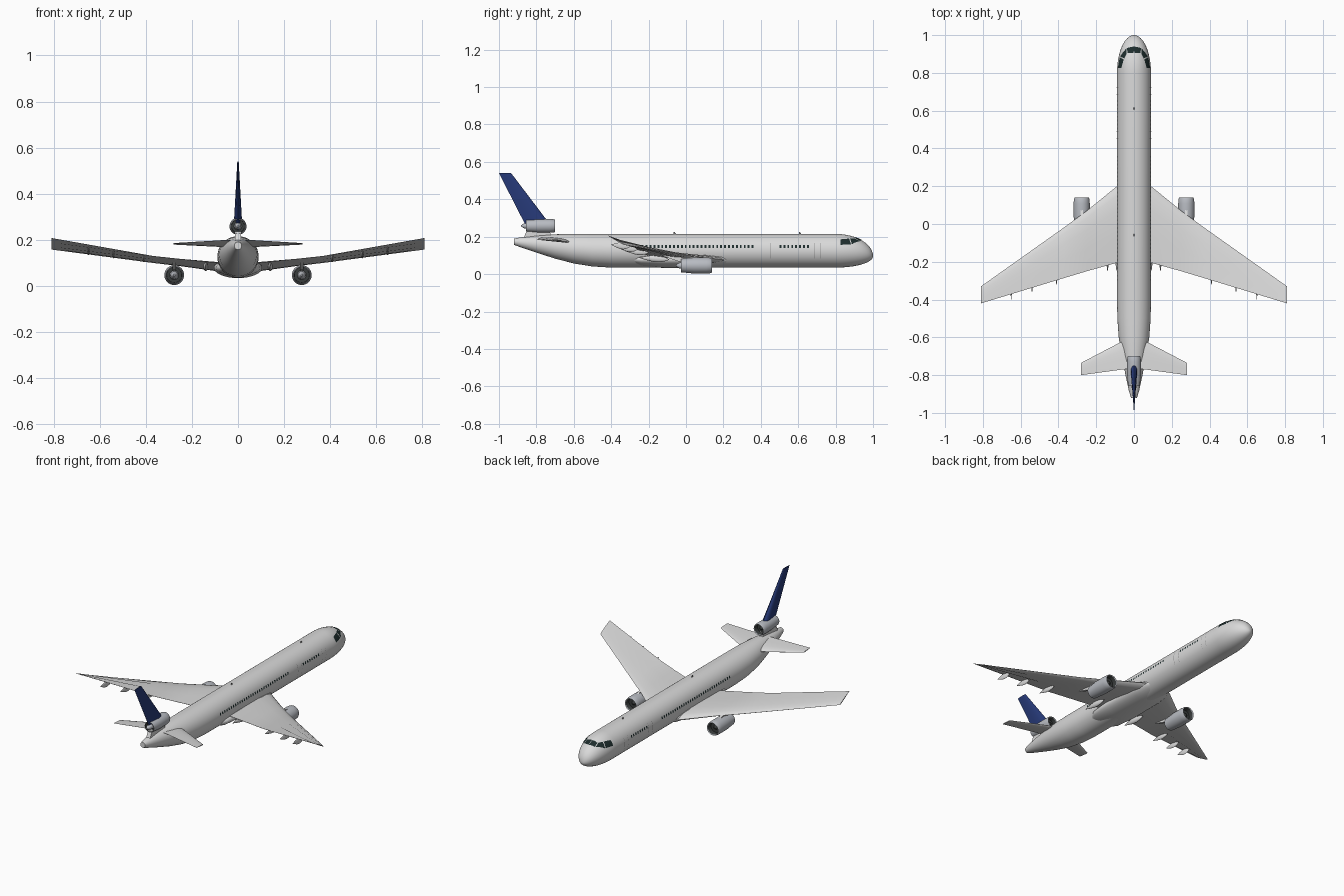
import bpy
import bmesh
from math import sin, cos, asin, pi, radians, sqrt

if "Cube" in bpy.data.objects:
    bpy.data.objects.remove(bpy.data.objects["Cube"], do_unlink=True)


def material(name, r, g, b):
    m = bpy.data.materials.new(name)
    m.use_nodes = True
    m.diffuse_color = (r, g, b, 1)
    m.node_tree.nodes["Principled BSDF"].inputs["Base Color"].default_value = (r, g, b, 1)
    return m


PAINT = material("light_grey_paint", 0.7, 0.7, 0.7)
METAL = material("nacelle_grey", 0.48, 0.5, 0.54)
BLUE = material("tail_blue", 0.02, 0.042, 0.19)
GLASS = material("dark_glass", 0.012, 0.025, 0.025)
DUCT = material("duct_dark_grey", 0.04, 0.045, 0.045)
SEAM = material("seam_grey", 0.3, 0.3, 0.3)


def finish(name, bm, mats, smooth=True):
    bmesh.ops.recalc_face_normals(bm, faces=bm.faces)
    me = bpy.data.meshes.new(name)
    bm.to_mesh(me)
    bm.free()
    for m in mats:
        me.materials.append(m)
    ob = bpy.data.objects.new(name, me)
    bpy.context.collection.objects.link(ob)
    if smooth:
        bpy.ops.object.select_all(action="DESELECT")
        ob.select_set(True)
        bpy.context.view_layer.objects.active = ob
        bpy.ops.object.shade_smooth_by_angle(angle=radians(35))
    return ob


def loft(name, rings, mats, bands=None):
    """Skin a list of closed rings and cap both ends."""
    bm = bmesh.new()
    vs = [[bm.verts.new(p) for p in ring] for ring in rings]
    n = len(vs[0])
    for i, (a, b) in enumerate(zip(vs, vs[1:])):
        for k in range(n):
            f = bm.faces.new((a[k], a[(k + 1) % n], b[(k + 1) % n], b[k]))
            f.material_index = bands[i] if bands else 0
    for ring, idx in ((vs[0], 0), (vs[-1], -1)):
        f = bm.faces.new(ring)
        f.material_index = bands[idx] if bands else 0
    return finish(name, bm, mats)


def oval(x, y, z, rx, rz, n=32):
    return [(x + rx * cos(2 * pi * k / n), y, z + rz * sin(2 * pi * k / n)) for k in range(n)]


# Fuselage shape: half width, bottom and top at any station
TAIL = [(-0.92, 0.016, 0.157, 0.19), (-0.88, 0.028, 0.142, 0.197), (-0.8, 0.045, 0.115, 0.206),
        (-0.7, 0.064, 0.083, 0.213), (-0.6, 0.081, 0.057, 0.215), (-0.5, 0.088, 0.041, 0.215),
        (-0.4, 0.09, 0.035, 0.215), (0.8, 0.09, 0.035, 0.215)]


def body(y):
    if y > 0.8:
        f = sqrt(max(0, 1 - ((y - 0.8) / 0.2) ** 2))
        w, lo, hi = 0.09 * f, 0.095 - 0.06 * f, 0.095 + 0.12 * f
    else:
        for a, b in zip(TAIL, TAIL[1:]):
            if y <= b[0]:
                t = (y - a[0]) / (b[0] - a[0])
                w, lo, hi = [p + (q - p) * t for p, q in zip(a[1:], b[1:])]
                break
    return w, (lo + hi) / 2, (hi - lo) / 2


stations = [t[0] for t in TAIL] + [0.8 + 0.2 * sin(pi / 2 * k / 16) for k in range(1, 16)] + [0.9998]
rings = []
for y in stations:
    w, zc, h = body(y)
    rings.append(oval(0, y, zc, w, h, 48))
loft("fuselage", rings, [PAINT])


# Plates that follow the fuselage skin, given corners as (station, angle)
def add_patch(bm, corners, side, n=4, lift=0.0014):
    def point(u, v):
        a, b, c, d = corners
        y, ang = [(a[i] * (1 - u) + b[i] * u) * (1 - v) + (d[i] * (1 - u) + c[i] * u) * v for i in (0, 1)]
        w, zc, h = body(y)
        return side * (w + lift) * cos(ang), y, zc + (h + lift) * sin(ang)
    g = [[bm.verts.new(point(i / n, j / n)) for j in range(n + 1)] for i in range(n + 1)]
    for i in range(n):
        for j in range(n):
            bm.faces.new((g[i][j], g[i + 1][j], g[i + 1][j + 1], g[i][j + 1]))


def side_rect(bm, y, width, z0, z1, side, n):
    lo, hi = [asin((z - 0.125) / 0.09) for z in (z0, z1)]
    add_patch(bm, [(y, lo), (y + width, lo), (y + width, hi), (y, hi)], side, n)


PANES = [[(0.94, 89), (0.905, 89), (0.905, 64), (0.932, 58)],
         [(0.93, 55), (0.902, 61), (0.877, 53), (0.887, 27)],
         [(0.882, 26), (0.872, 51), (0.825, 42), (0.825, 20)]]
bm = bmesh.new()
for s in (1, -1):
    for pane in PANES:
        add_patch(bm, [(y, radians(a)) for y, a in pane], s, 6)
finish("cockpit_windows", bm, [GLASS])

bm = bmesh.new()
for s in (1, -1):
    for start, end in ((-0.3, 0.38), (0.5, 0.68)):
        for k in range(int((end - start) / 0.021)):
            side_rect(bm, start + 0.021 * k, 0.01, 0.14, 0.154, s, 1)
finish("cabin_windows", bm, [GLASS])

bm = bmesh.new()
for s in (1, -1):
    for y in (0.45, 0.488, 0.685, 0.72):
        side_rect(bm, y, 0.002, 0.085, 0.165, s, 6)
finish("door_seams", bm, [SEAM])

# Belly fairing between the wings
loft("belly_fairing", [oval(0, y, 0.078, w, h) for y, w, h in
     ((-0.3, 0.06, 0.02), (-0.24, 0.095, 0.036), (-0.12, 0.105, 0.045),
      (0.1, 0.103, 0.045), (0.19, 0.09, 0.036), (0.24, 0.06, 0.02))], [PAINT])

# Flying surfaces: chord fraction and half thickness fraction
FOIL = [(0, 0), (0.03, 0.45), (0.12, 0.85), (0.32, 1), (0.65, 0.6), (1, 0.04)]


def foil(front, back, thick, axis):
    ring = []
    for sgn, pts in ((1, FOIL), (-1, FOIL[:0:-1])):
        for t, h in pts:
            p = [a + (b - a) * t for a, b in zip(front, back)]
            p[axis] += sgn * h * thick / 2
            ring.append(p)
    return ring


WING = [(0.0, 0.25, 0.072, -0.18, 0.097, 0.04), (0.09, 0.2, 0.076, -0.205, 0.1, 0.038),
        (0.25, 0.07, 0.093, -0.25, 0.116, 0.026), (0.37, -0.018, 0.104, -0.286, 0.129, 0.019),
        (0.81, -0.33, 0.157, -0.42, 0.207, 0.007)]
STAB = [(0.0, -0.59, 0.172, -0.765, 0.2, 0.022), (0.06, -0.62, 0.172, -0.77, 0.198, 0.018),
        (0.28, -0.735, 0.18, -0.8, 0.185, 0.005)]
for s, word in ((1, "left"), (-1, "right")):
    for part, table in (("wing", WING), ("tailplane", STAB)):
        loft(word + "_" + part, [foil((s * x, ly, lz), (s * x, ty, tz), th, 2)
             for x, ly, lz, ty, tz, th in table], [PAINT])
loft("tail_fin", [foil((0, -0.73, 0.27), (0, -0.862, 0.27), 0.036, 0),
                  foil((0, -0.935, 0.54), (0, -1.0, 0.54), 0.006, 0)], [BLUE])


# Engines: one profile, fan face to exhaust cone, as (position, radius, material)
ENGINE = [(0.9, 0.1, 1), (0.82, 0.3, 1), (0.82, 0.74, 1), (0.97, 0.8, 0), (1, 0.87, 0), (0.96, 0.95, 0),
          (0.82, 1, 0), (0.45, 1, 0), (0.05, 0.84, 0), (0.05, 0.78, 1), (0.2, 0.76, 1), (0.2, 0.45, 0),
          (0, 0.36, 0), (-0.1, 0.1, 0)]


def engine(name, x, z, back, front, radius):
    rings = [oval(x, back + (front - back) * t, z, r * radius, r * radius) for t, r, m in ENGINE]
    loft(name, rings, [METAL, DUCT], [m for t, r, m in ENGINE[:-1]])


def slab(name, x, outline, width, mat):
    loft(name, [[(x + d, y, z) for y, z in outline] for d in (-width / 2, width / 2)], [mat])


PYLON = [(0.1, 0.08), (0.05, 0.096), (-0.08, 0.11), (-0.15, 0.105), (-0.04, 0.068), (0.08, 0.065)]
PODS = [(0.14, -0.25, -0.09, 0.078, 0.011, 0.018), (0.41, -0.325, -0.2, 0.114, 0.007, 0.016),
        (0.54, -0.365, -0.26, 0.132, 0.006, 0.017), (0.65, -0.4, -0.3, 0.147, 0.005, 0.018)]
for s, word in ((1, "left"), (-1, "right")):
    engine(word + "_engine", s * 0.277, 0.046, -0.035, 0.14, 0.043)
    slab(word + "_engine_pylon", s * 0.277, PYLON, 0.014, PAINT)
    # Flap track fairings under the trailing edge
    for i, (x, y0, y1, z, rx, rz) in enumerate(PODS):
        loft(f"{word}_flap_fairing_{i + 1}",
             [oval(s * x, y0 + (y1 - y0) * t, z + 0.01 * (1 - t), rx * f, rz * f, 12)
              for t, f in ((0, 0.06), (0.2, 0.5), (0.45, 0.95), (0.65, 1), (0.85, 0.65), (1, 0.1))], [PAINT])

engine("tail_engine", 0, 0.258, -0.865, -0.7, 0.037)
slab("tail_engine_pylon", 0, [(-0.72, 0.2), (-0.73, 0.235), (-0.85, 0.235), (-0.87, 0.19)], 0.026, PAINT)

# Small aerials on the spine
for i, y in enumerate((-0.06, 0.61)):
    slab(f"aerial_{i + 1}", 0, [(y + 0.008, 0.213), (y, 0.224), (y - 0.006, 0.224), (y - 0.006, 0.213)], 0.003, SEAM)
